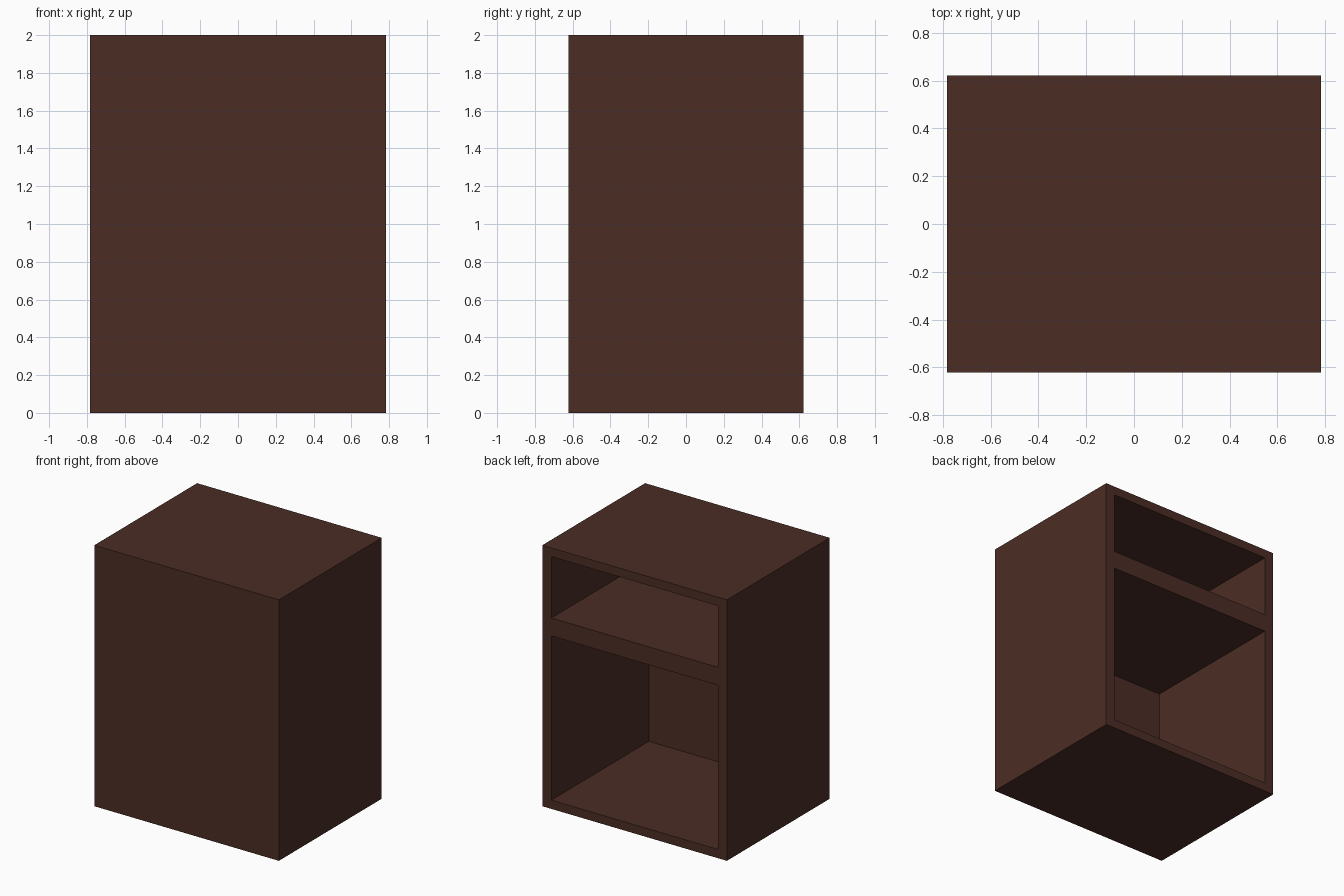
import bpy

if "Cube" in bpy.data.objects:
    bpy.data.objects.remove(bpy.data.objects["Cube"])

W, D, H = 1.565, 1.245, 2.0      # outer size
SIDE, SLAB, FRONT = 0.077, 0.067, 0.065   # wall thicknesses

wood = bpy.data.materials.new("dark_brown_wood")
wood.diffuse_color = (0.0704, 0.026, 0.0178, 1)
wood.use_nodes = True
wood.node_tree.nodes["Principled BSDF"].inputs["Base Color"].default_value = wood.diffuse_color


def box(name, lo, hi):
    """Axis-aligned box between two corners."""
    bpy.ops.mesh.primitive_cube_add(size=1)
    ob = bpy.context.object
    ob.name = name
    for v in ob.data.vertices:
        v.co = [(a + b) / 2 + c * (b - a) for a, b, c in zip(lo, hi, v.co)]
    ob.data.materials.append(wood)
    return ob


# Solid cabinet body
cabinet = box("cabinet_body", (-W / 2, -D / 2, 0), (W / 2, D / 2, H))

# Two compartments open at the back (+y)
for name, z0, z1 in (("lower_compartment", SLAB, 1.325),
                     ("upper_compartment", 1.463, H - SLAB)):
    cutter = box(name + "_cutter",
                 (-W / 2 + SIDE, -D / 2 + FRONT, z0),
                 (W / 2 - SIDE, D / 2 + 0.1, z1))
    cutter.hide_render = True
    cutter.display_type = 'WIRE'
    mod = cabinet.modifiers.new(name, 'BOOLEAN')
    mod.operation = 'DIFFERENCE'
    mod.solver = 'EXACT'
    mod.object = cutter
